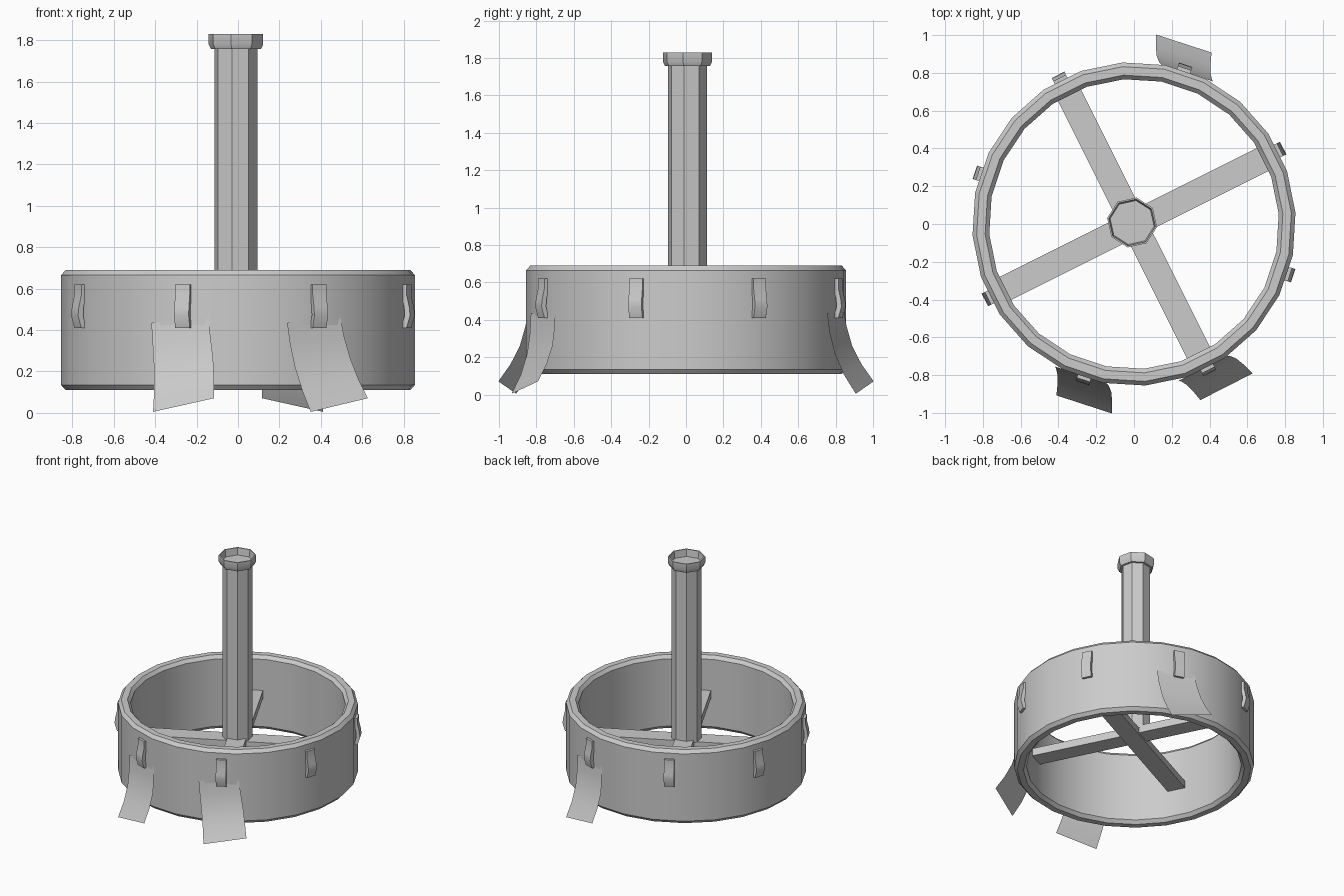
import bpy
import math
from mathutils import Matrix

if "Cube" in bpy.data.objects:
    bpy.data.objects.remove(bpy.data.objects["Cube"])


def make(name, verts, faces, matrix=None, smooth=35):
    mesh = bpy.data.meshes.new(name)
    mesh.from_pydata(verts, [], faces)
    if matrix:
        mesh.transform(matrix)
    mesh.update()
    ob = bpy.data.objects.new(name, mesh)
    bpy.context.collection.objects.link(ob)
    bpy.ops.object.select_all(action='DESELECT')
    ob.select_set(True)
    bpy.context.view_layer.objects.active = ob
    bpy.ops.object.shade_smooth_by_angle(angle=math.radians(smooth))
    return ob


def lathe(name, profile, sides, turn, centre=(0, 0), closed=False, caps=False):
    """Spin an (r, z) profile that runs upward on the outside."""
    n = len(profile)
    verts, faces = [], []
    for k in range(sides):
        a = math.radians(turn) + 2 * math.pi * k / sides
        verts += [(centre[0] + r * math.cos(a), centre[1] + r * math.sin(a), z)
                  for r, z in profile]
    for k in range(sides):
        a, b = k * n, (k + 1) % sides * n
        for i in range(n if closed else n - 1):
            j = (i + 1) % n
            faces.append((a + i, b + i, b + j, a + j))
    if caps:
        faces.append(tuple(k * n for k in reversed(range(sides))))
        faces.append(tuple(k * n + n - 1 for k in range(sides)))
    return make(name, verts, faces)


def turned(deg):
    return Matrix.Rotation(math.radians(deg), 4, 'Z')


# Bevelled ring wall
lathe("ring", [(0.79, 0.11), (0.835, 0.11), (0.857, 0.135), (0.857, 0.665),
               (0.835, 0.69), (0.79, 0.69), (0.768, 0.665), (0.768, 0.135)],
      24, 4, closed=True)

# Octagonal post with a flared, dished cap
lathe("post", [(0.106, 0.40), (0.106, 1.765)], 8, -10, (-0.01, 0.008), caps=True)
lathe("post_cap", [(0.104, 1.757), (0.122, 1.757), (0.134, 1.78), (0.134, 1.83),
                   (0.125, 1.83), (0.118, 1.775)], 8, -10, (-0.01, 0.008), caps=True)

# Two crossed spokes, one slightly above the other
for name, angle, z0, z1 in (("lower_spoke", 26.6, 0.345, 0.40),
                            ("upper_spoke", 116.6, 0.36, 0.42)):
    verts = [(x, y, z) for z in (z0, z1)
             for x, y in ((-0.78, -0.068), (0.78, -0.068), (0.78, 0.068), (-0.78, 0.068))]
    faces = [(3, 2, 1, 0), (4, 5, 6, 7), (0, 1, 5, 4), (1, 2, 6, 5), (2, 3, 7, 6), (3, 0, 4, 7)]
    make(name, verts, faces, turned(angle))

# Eight bent clips round the outside
clip = [(0.842, 0.41), (0.868, 0.41), (0.886, 0.47), (0.882, 0.51), (0.868, 0.57),
        (0.868, 0.62), (0.842, 0.62), (0.842, 0.57), (0.856, 0.51), (0.858, 0.47)]
n = len(clip)
for k in range(8):
    verts = [(r, t, z) for t in (-0.037, 0.037) for r, z in clip]
    faces = [(i, (i + 1) % n, n + (i + 1) % n, n + i)[::-1] for i in range(n)]
    faces += [tuple(range(n)), tuple(range(2 * n - 1, n - 1, -1))]
    make(f"clip_{k + 1}", verts, faces, turned(27 + 45 * k))

# Three thin curved flaps hanging under clips: r, z, side shift, half width, tilt
rows = [(0.847, 0.447, -0.020, 0.145, 0.012), (0.857, 0.35, -0.008, 0.147, 0.017),
        (0.882, 0.24, 0.010, 0.150, 0.022), (0.928, 0.135, 0.028, 0.152, 0.028),
        (0.990, 0.038, 0.045, 0.155, 0.033)]
for k, angle in enumerate((72, -63, -108)):
    verts = [(r, c + s * w, z + s * d) for r, z, c, w, d in rows for s in (-1, 1)]
    faces = [(2 * i, 2 * i + 2, 2 * i + 3, 2 * i + 1) for i in range(len(rows) - 1)]
    make(f"flap_{k + 1}", verts, faces, turned(angle))
